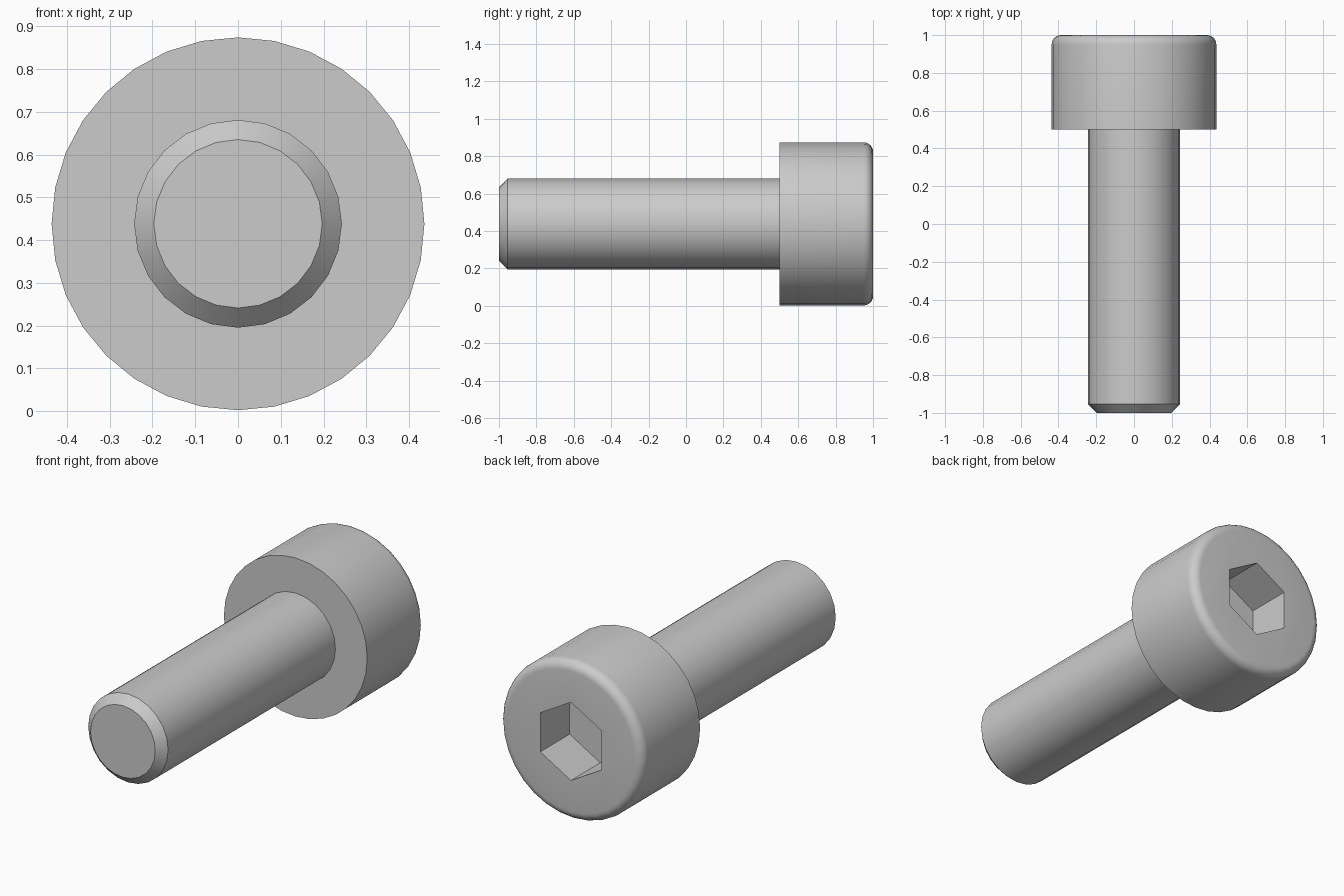
import bpy
import bmesh
from math import sin, cos, pi, radians

AXIS_Z = 0.438      # height of the bolt's axis
HEAD_R = 0.436
SHANK_R = 0.243
FILLET = 0.05
CHAMFER = 0.046
SOCKET_R = 0.215
SOCKET_DEPTH = 0.255

cube = bpy.data.objects.get("Cube")
if cube:
    bpy.data.objects.remove(cube, do_unlink=True)

steel = bpy.data.materials.new("steel_grey")
steel.use_nodes = True
steel.diffuse_color = (0.6, 0.6, 0.6, 1)
steel.node_tree.nodes["Principled BSDF"].inputs["Base Color"].default_value = (0.6, 0.6, 0.6, 1)


def lathe(name, profile, sides, cap_back=True):
    """Turn a list of (radius, y) points around the bolt axis, front to back."""
    bm = bmesh.new()
    rings = []
    for r, y in profile:
        angles = [2 * pi * i / sides for i in range(sides)]
        rings.append([bm.verts.new((r * sin(a), y, AXIS_Z + r * cos(a))) for a in angles])
    for a, b in zip(rings, rings[1:]):
        for i in range(sides):
            j = (i + 1) % sides
            bm.faces.new((a[i], a[j], b[j], b[i]))
    bm.faces.new(rings[0])
    if cap_back:
        bm.faces.new(rings[-1])
    bmesh.ops.recalc_face_normals(bm, faces=bm.faces)
    mesh = bpy.data.meshes.new(name)
    bm.to_mesh(mesh)
    bm.free()
    mesh.materials.append(steel)
    obj = bpy.data.objects.new(name, mesh)
    bpy.context.collection.objects.link(obj)
    return obj


def activate(obj):
    bpy.ops.object.select_all(action='DESELECT')
    obj.select_set(True)
    bpy.context.view_layer.objects.active = obj


# Shank with a chamfered tip, open where it meets the head
shank = lathe("shank", [(SHANK_R - CHAMFER, -1), (SHANK_R, -1 + CHAMFER), (SHANK_R, 0.5)],
              24, cap_back=False)

# Cylindrical head with a rounded back rim
steps = 6
rim = [(HEAD_R - FILLET + FILLET * cos(pi / 2 * i / steps),
        1 - FILLET + FILLET * sin(pi / 2 * i / steps)) for i in range(steps + 1)]
head = lathe("head", [(HEAD_R, 0.5)] + rim, 32)

# Hexagonal socket cut into the head
cutter = lathe("socket_cutter", [(SOCKET_R, 1 - SOCKET_DEPTH), (SOCKET_R, 1.1)], 6)
cutter.hide_render = True
cut = head.modifiers.new("socket", 'BOOLEAN')
cut.operation = 'DIFFERENCE'
cut.solver = 'EXACT'
cut.object = cutter
activate(head)
bpy.ops.object.modifier_apply(modifier=cut.name)
bpy.data.objects.remove(cutter, do_unlink=True)

# Smooth round surfaces, crisp edges
for part in (shank, head):
    activate(part)
    bpy.ops.object.shade_smooth_by_angle(angle=radians(30))
